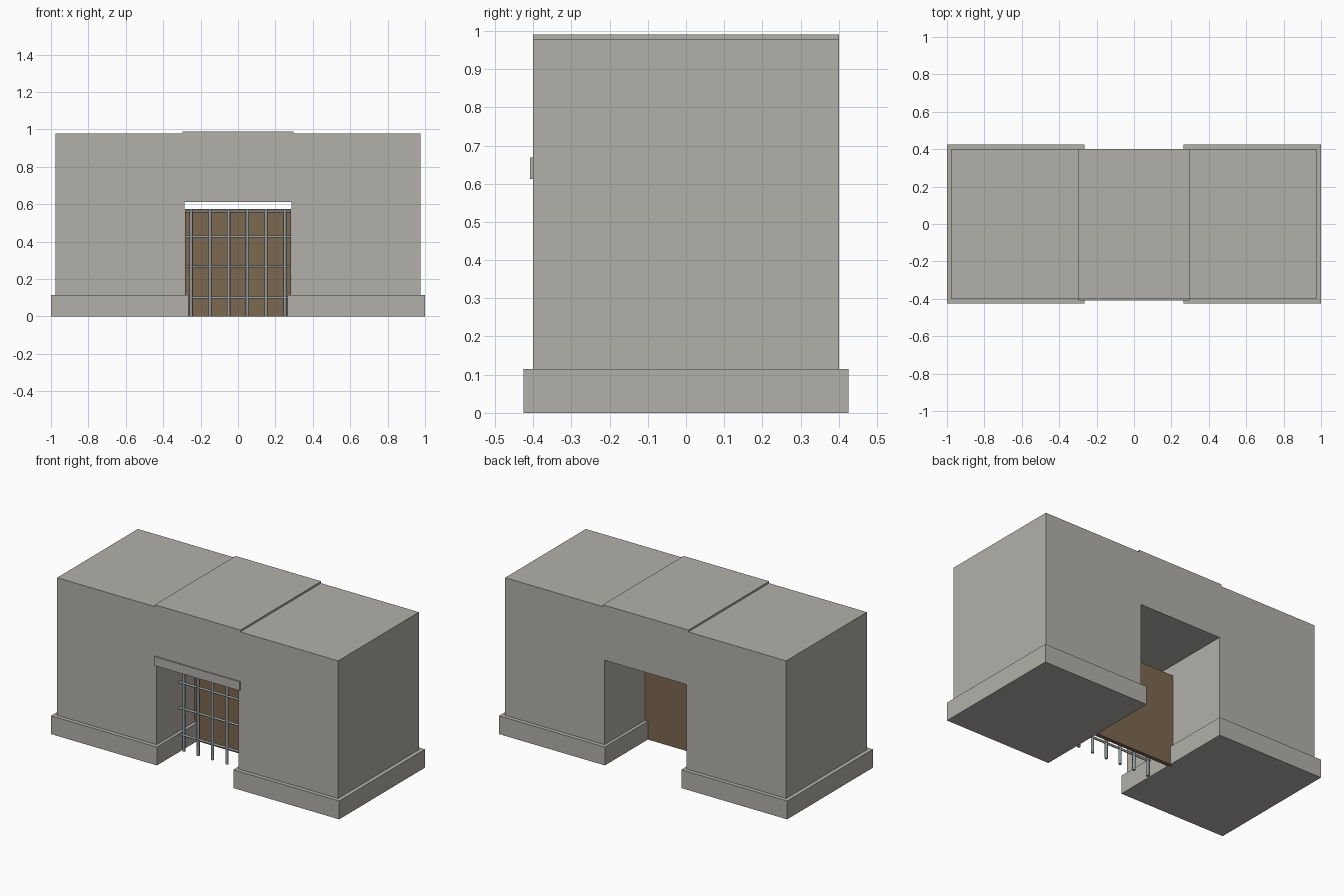
import bpy
import math

if "Cube" in bpy.data.objects:
    bpy.data.objects.remove(bpy.data.objects["Cube"])


def material(name, rgb):
    m = bpy.data.materials.new(name)
    m.diffuse_color = (*rgb, 1)
    m.use_nodes = True
    m.node_tree.nodes["Principled BSDF"].inputs["Base Color"].default_value = m.diffuse_color
    return m


STONE = material("grey stone", (0.445, 0.434, 0.402))
WOOD = material("brown wood", (0.202, 0.138, 0.080))
IRON = material("grey iron", (0.305, 0.332, 0.342))


def box(name, lo, hi, mat):
    bpy.ops.mesh.primitive_cube_add(size=1, location=[(a + b) / 2 for a, b in zip(lo, hi)])
    o = bpy.context.object
    o.name = name
    o.scale = [b - a for a, b in zip(lo, hi)]
    bpy.ops.object.transform_apply(location=False, rotation=False, scale=True)
    o.data.materials.append(mat)
    return o


def bar(name, centre, length, radius, rotation=(0, 0, 0)):
    bpy.ops.mesh.primitive_cylinder_add(vertices=8, radius=radius, depth=length,
                                        location=centre, rotation=rotation)
    o = bpy.context.object
    o.name = name
    o.data.materials.append(IRON)
    bpy.ops.object.shade_smooth_by_angle(angle=math.radians(50))


def sides(name, x0, x1, y0, y1, z0, z1, mat):
    """Matching boxes on the left and right."""
    box("left_" + name, (-x1, y0, z0), (-x0, y1, z1), mat)
    box("right_" + name, (x0, y0, z0), (x1, y1, z1), mat)


# Stone plinths and the two towers standing on them
sides("plinth", 0.265, 1.0, -0.425, 0.425, 0, 0.115, STONE)
sides("tower", 0.285, 0.975, -0.4, 0.4, 0.115, 0.978, STONE)

# Bridge over the passage, and the lintel on its front
box("bridge", (-0.297, -0.4005, 0.645), (0.297, 0.4005, 0.99), STONE)
box("front_lintel", (-0.297, -0.408, 0.612), (0.297, -0.39, 0.668), STONE)

# Two wooden gate leaves
sides("gate_leaf", 0.001, 0.283, -0.025, 0.0, 0, 0.576, WOOD)

# Portcullis grid in front of the gate
GRID_Y = -0.18
for i in range(6):
    bar("portcullis_upright", (-0.25 + 0.1 * i, GRID_Y, 0.2875), 0.575, 0.009)
for z in (0.10, 0.265, 0.426, 0.563):
    bar("portcullis_crossbar", (0, GRID_Y, z), 0.565, 0.007, (0, math.pi / 2, 0))
